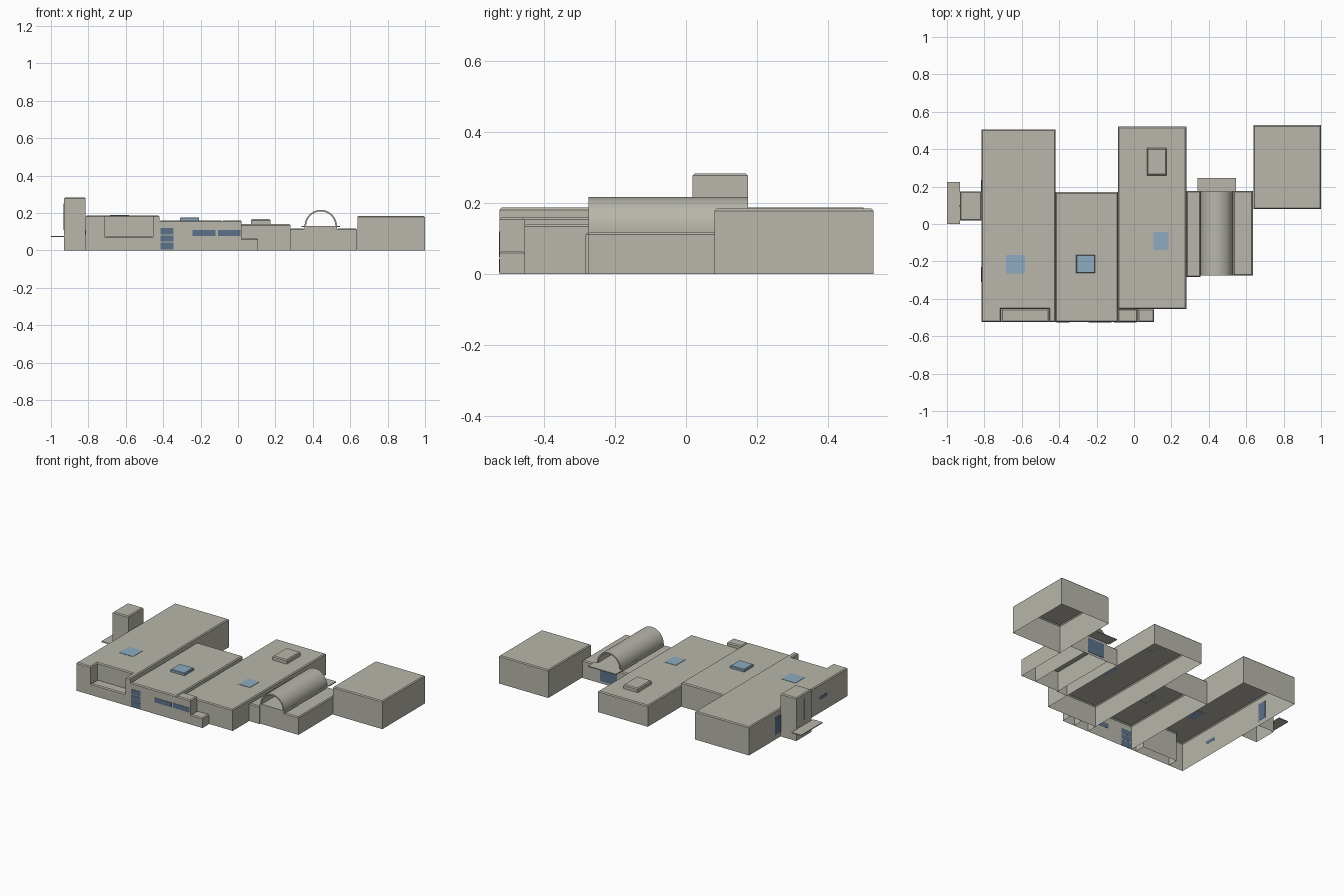
import bpy, bmesh, math

if "Cube" in bpy.data.objects:
    bpy.data.objects.remove(bpy.data.objects["Cube"])


def material(name, rgb):
    m = bpy.data.materials.new(name)
    m.diffuse_color = (*rgb, 1)
    m.use_nodes = True
    m.node_tree.nodes["Principled BSDF"].inputs["Base Color"].default_value = m.diffuse_color
    return m


CONCRETE = material("warm grey concrete", (0.48, 0.47, 0.41))
SKY_GLASS = material("pale blue glass", (0.27, 0.41, 0.53))
WINDOW = material("dark blue glass", (0.11, 0.17, 0.26))


def finish(name, bm, mat):
    bmesh.ops.recalc_face_normals(bm, faces=bm.faces)
    me = bpy.data.meshes.new(name)
    bm.to_mesh(me)
    bm.free()
    me.materials.append(mat)
    ob = bpy.data.objects.new(name, me)
    bpy.context.collection.objects.link(ob)
    return ob


def shell(name, pts, top, base=0.0, rim=0.006, mat=CONCRETE, floor=False):
    """Extruded footprint with a chamfered roof edge, open underneath unless floor is set."""
    bm = bmesh.new()
    low = [bm.verts.new((x, y, base)) for x, y in pts]
    bottom = bm.faces.new(low)
    ext = bmesh.ops.extrude_face_region(bm, geom=[bottom], use_keep_orig=True)
    high = [v for v in ext["geom"] if isinstance(v, bmesh.types.BMVert)]
    for v in high:
        v.co.z = top
    bmesh.ops.recalc_face_normals(bm, faces=bm.faces)
    if rim:
        edges = [e for e in bm.edges if all(v.co.z > top - 1e-5 for v in e.verts)]
        bmesh.ops.bevel(bm, geom=edges, offset=rim, segments=1, affect='EDGES')
    if not floor:
        under = [f for f in bm.faces if all(abs(v.co.z - base) < 1e-5 for v in f.verts)]
        bmesh.ops.delete(bm, geom=under, context='FACES')
    return finish(name, bm, mat)


def rect(x0, x1, y0, y1):
    return [(x0, y0), (x1, y0), (x1, y1), (x0, y1)]


def plate(name, x0, x1, y0, y1, z0, z1, mat):
    return shell(name, rect(x0, x1, y0, y1), z1, z0, 0, mat, True)


# west wing with a notch for the front terrace
shell("west_wing", [(-0.815, -0.525), (-0.71, -0.525), (-0.71, -0.455), (-0.455, -0.455),
                    (-0.455, -0.525), (-0.42, -0.525), (-0.42, 0.505), (-0.815, 0.505)], 0.187)
shell("front_terrace", rect(-0.71, -0.455, -0.525, -0.455), 0.075)

# remaining rectangular blocks: x0, x1, y0, y1, height
blocks = {
    "middle_wing": (-0.42, -0.085, -0.525, 0.17, 0.16),
    "front_annex": (-0.085, 0.02, -0.525, -0.455, 0.16),
    "entrance_step": (0.02, 0.108, -0.525, -0.455, 0.065),
    "east_wing": (-0.085, 0.28, -0.455, 0.52, 0.14),
    "vault_west_aisle": (0.28, 0.355, -0.283, 0.177, 0.117),
    "vault_east_aisle": (0.53, 0.635, -0.275, 0.177, 0.117),
    "east_hall": (0.638, 1.0, 0.08, 0.528, 0.184),
    "tower": (-0.93, -0.815, 0.018, 0.175, 0.283),
}
for name, (x0, x1, y0, y1, h) in blocks.items():
    shell(name, rect(x0, x1, y0, y1), h)
shell("vault_base", rect(0.355, 0.53, -0.275, 0.177), 0.13, rim=0)
shell("roof_vent", rect(0.07, 0.175, 0.26, 0.405), 0.167, 0.139)

# half-cylinder vault with open ends and a thin wall
bm = bmesh.new()
N, CX, CZ = 32, 0.4425, 0.13
angles = [math.pi * i / N for i in range(N + 1)]
profile = [(CX + r * math.cos(a), CZ + r * math.sin(a))
           for r, seq in ((0.0865, angles), (0.078, angles[::-1])) for a in seq]
rings = [[bm.verts.new((x, y, z)) for x, z in profile] for y in (-0.275, 0.175)]
count = len(profile)
for i in range(count):
    j = (i + 1) % count
    bm.faces.new((rings[0][i], rings[0][j], rings[1][j], rings[1][i]))
for ring in rings:
    for i in range(N):
        bm.faces.new((ring[i], ring[i + 1], ring[count - 2 - i], ring[count - 1 - i]))
vault = finish("barrel_vault", bm, CONCRETE)
bpy.context.view_layer.objects.active = vault
vault.select_set(True)
bpy.ops.object.shade_smooth_by_angle(angle=math.radians(30))

# thin entrance canopies
plate("rear_canopy", 0.34, 0.545, 0.175, 0.247, 0.124, 0.13, CONCRETE)
plate("west_canopy", -1.0, -0.93, 0.0, 0.225, 0.071, 0.077, CONCRETE)

# skylights, one raised and two flush
shell("raised_skylight", rect(-0.31, -0.208, -0.262, -0.165), 0.177, 0.159, 0.004, SKY_GLASS)
plate("west_skylight", -0.685, -0.582, -0.265, -0.165, 0.186, 0.189, SKY_GLASS)
plate("east_skylight", 0.103, 0.185, -0.14, -0.042, 0.139, 0.142, SKY_GLASS)

# front windows: a stack of three and a two-part strip
for z0, z1 in ((0.005, 0.042), (0.048, 0.08), (0.086, 0.12)):
    plate("stair_window", -0.415, -0.345, -0.527, -0.524, z0, z1, WINDOW)
for x0, x1 in ((-0.243, -0.12), (-0.108, 0.014)):
    plate("strip_window", x0, x1, -0.527, -0.524, 0.077, 0.108, WINDOW)

# side and rear glazing
plate("west_door_glass", -0.817, -0.814, 0.175, 0.235, 0.03, 0.145, WINDOW)
plate("west_strip_window", -0.817, -0.814, -0.31, -0.23, 0.085, 0.105, WINDOW)
plate("tower_slit_window", -0.932, -0.929, 0.09, 0.102, 0.11, 0.25, WINDOW)
plate("rear_door_glass", 0.38, 0.505, 0.176, 0.179, 0.015, 0.11, WINDOW)
